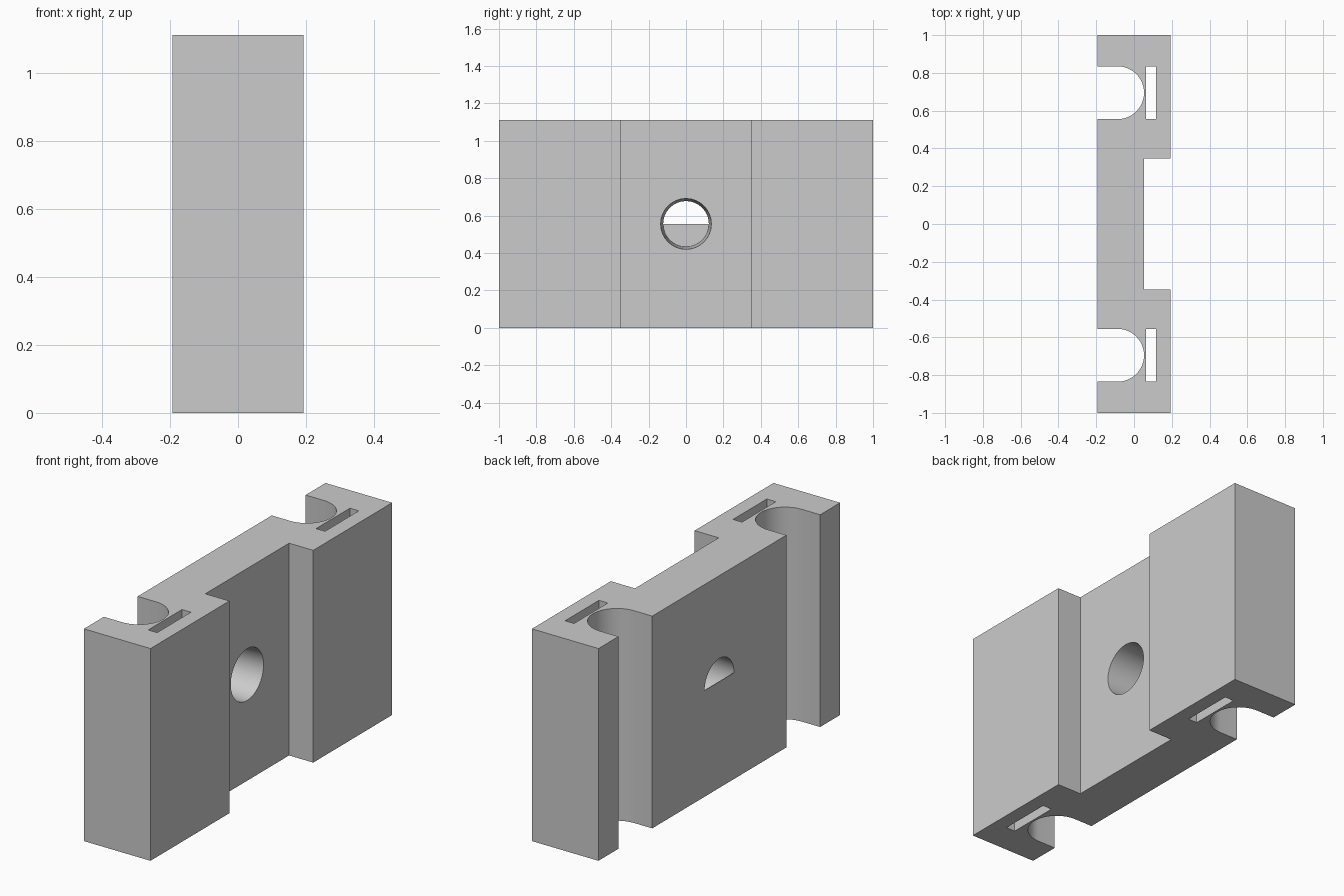
import bpy
import bmesh
from math import cos, sin, pi
from mathutils import Matrix, Vector

cube = bpy.data.objects.get("Cube")
if cube:
    bpy.data.objects.remove(cube, do_unlink=True)

HALF_X, HEIGHT = 0.193, 1.112
INNER_X = 0.053                    # face of the recessed centre
NOTCH_Y, NOTCH_R = 0.695, 0.14     # rounded side channels
HOLE_Z = HEIGHT / 2

grey = bpy.data.materials.new("light grey")
grey.use_nodes = True
colour = (0.6, 0.6, 0.6, 1)
grey.diffuse_color = colour
grey.node_tree.nodes["Principled BSDF"].inputs["Base Color"].default_value = colour


def make_object(name, bm):
    bmesh.ops.recalc_face_normals(bm, faces=bm.faces)
    mesh = bpy.data.meshes.new(name)
    bm.to_mesh(mesh)
    bm.free()
    mesh.materials.append(grey)
    obj = bpy.data.objects.new(name, mesh)
    bpy.context.collection.objects.link(obj)
    return obj


def extrude_outline(name, points, offset):
    bm = bmesh.new()
    face = bm.faces.new([bm.verts.new(p) for p in points])
    grown = bmesh.ops.extrude_face_region(bm, geom=[face], use_keep_orig=True)
    moved = [v for v in grown["geom"] if isinstance(v, bmesh.types.BMVert)]
    bmesh.ops.translate(bm, verts=moved, vec=offset)
    return make_object(name, bm)


# Block outline: one half, then its mirror across y = 0
arc_x = INNER_X - NOTCH_R
arc = [(arc_x + NOTCH_R * sin(pi * i / 24), NOTCH_Y - NOTCH_R * cos(pi * i / 24))
       for i in range(25)]
half = [(INNER_X, 0.347), (HALF_X, 0.347), (HALF_X, 1), (-HALF_X, 1),
        (-HALF_X, NOTCH_Y + NOTCH_R)] + arc[::-1] + [(-HALF_X, NOTCH_Y - NOTCH_R)]
outline = half + [(x, -y) for x, y in reversed(half)]
block = extrude_outline("block", [(x, y, 0) for x, y in outline], (0, 0, HEIGHT))

# Cutters: two strap slots and the tapered centre hole
cutters = []
for side, name in ((1, "back_slot_cutter"), (-1, "front_slot_cutter")):
    bm = bmesh.new()
    bmesh.ops.create_cube(bm, size=1, matrix=Matrix.Translation((0.09, side * NOTCH_Y, HOLE_Z))
                          @ Matrix.Diagonal((0.052, 2 * NOTCH_R, 2, 1)))
    cutters.append(make_object(name, bm))

bm = bmesh.new()
bmesh.ops.create_cone(bm, cap_ends=True, segments=32, radius1=0.121, radius2=0.137,
                      depth=0.29, matrix=Matrix.Translation((-0.07, 0, HOLE_Z))
                      @ Matrix.Rotation(pi / 2, 4, "Y"))
cutters.append(make_object("hole_cutter", bm))

for cutter in cutters:
    cutter.hide_render = True
    mod = block.modifiers.new(cutter.name, "BOOLEAN")
    mod.operation = "DIFFERENCE"
    mod.solver = "EXACT"
    mod.object = cutter

# Apply the cuts and remove the helpers
bpy.context.view_layer.update()
depsgraph = bpy.context.evaluated_depsgraph_get()
cut_mesh = bpy.data.meshes.new_from_object(block.evaluated_get(depsgraph))
block.modifiers.clear()
block.data = cut_mesh
cut_mesh.materials.clear()
cut_mesh.materials.append(grey)
for cutter in cutters:
    bpy.data.objects.remove(cutter, do_unlink=True)

# Thin web closing the lower half of the hole at the left-hand face
web_points = [Vector((-HALF_X, 0.123 * cos(pi + pi * i / 16), HOLE_Z + 0.123 * sin(pi + pi * i / 16)))
              for i in range(17)]
web = extrude_outline("hole_web", web_points, (0.004, 0, 0))

# Smooth the round walls, keep the edges crisp
bpy.ops.object.select_all(action="DESELECT")
for obj in (block, web):
    obj.select_set(True)
bpy.context.view_layer.objects.active = block
bpy.ops.object.shade_smooth_by_angle(angle=pi / 6)
